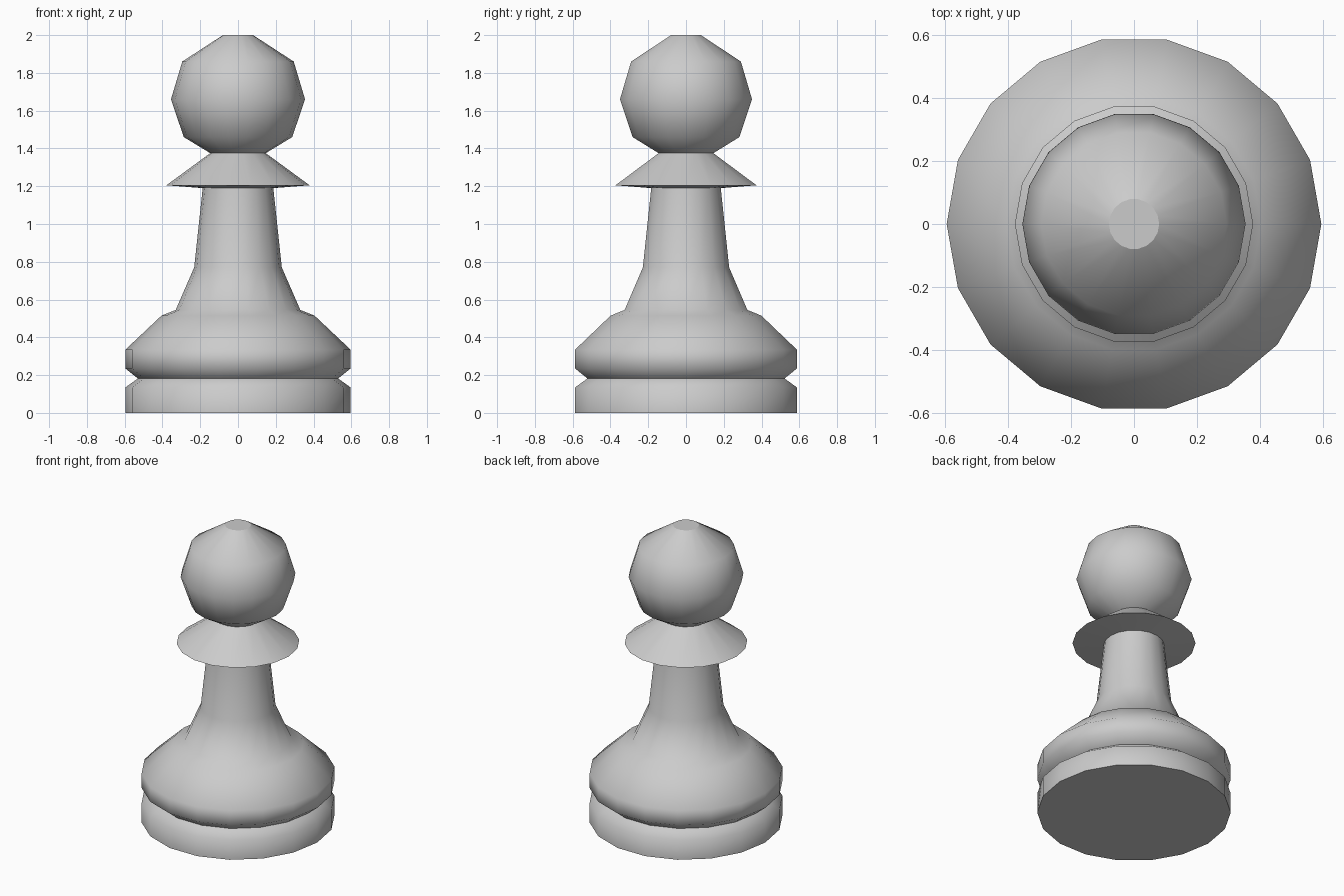
import bpy, bmesh, math

if "Cube" in bpy.data.objects:
    bpy.data.objects.remove(bpy.data.objects["Cube"])

SIDES = 18

# Half profile (radius, height), from the foot up to the crown
BASE = [(0.596, 0), (0.596, 0.135), (0.53, 0.182), (0.596, 0.235),
        (0.596, 0.335), (0.405, 0.515), (0.33, 0.545)]
STEM = [(0.232, 0.77), (0.187, 1.19)]
COLLAR = [(0.379, 1.205), (0.147, 1.375)]
HEAD = [(0.287, 1.46), (0.355, 1.66), (0.295, 1.86), (0.08, 2.0)]


def lathe(name, profile, sides):
    """Turn a profile round the z axis and cap both ends."""
    bm = bmesh.new()
    rings = []
    for r, z in profile:
        rings.append([bm.verts.new((r * math.cos(a), r * math.sin(a), z))
                      for a in (math.tau * i / sides for i in range(sides))])
    for low, high in zip(rings, rings[1:]):
        for i in range(sides):
            j = (i + 1) % sides
            bm.faces.new((low[i], low[j], high[j], high[i]))
    bm.faces.new(rings[0][::-1])
    bm.faces.new(rings[-1])
    bmesh.ops.recalc_face_normals(bm, faces=bm.faces)
    mesh = bpy.data.meshes.new(name)
    bm.to_mesh(mesh)
    bm.free()
    obj = bpy.data.objects.new(name, mesh)
    bpy.context.collection.objects.link(obj)
    return obj


# One turned piece: base with groove, stem, collar and head
pawn = lathe("chess_pawn", BASE + STEM + COLLAR + HEAD, SIDES)

# Smooth sides, crisp collar rim, foot and crown
bpy.context.view_layer.objects.active = pawn
pawn.select_set(True)
bpy.ops.object.shade_smooth_by_angle(angle=math.radians(58))
for poly in pawn.data.polygons:
    if len(poly.vertices) == SIDES:
        poly.use_smooth = False
